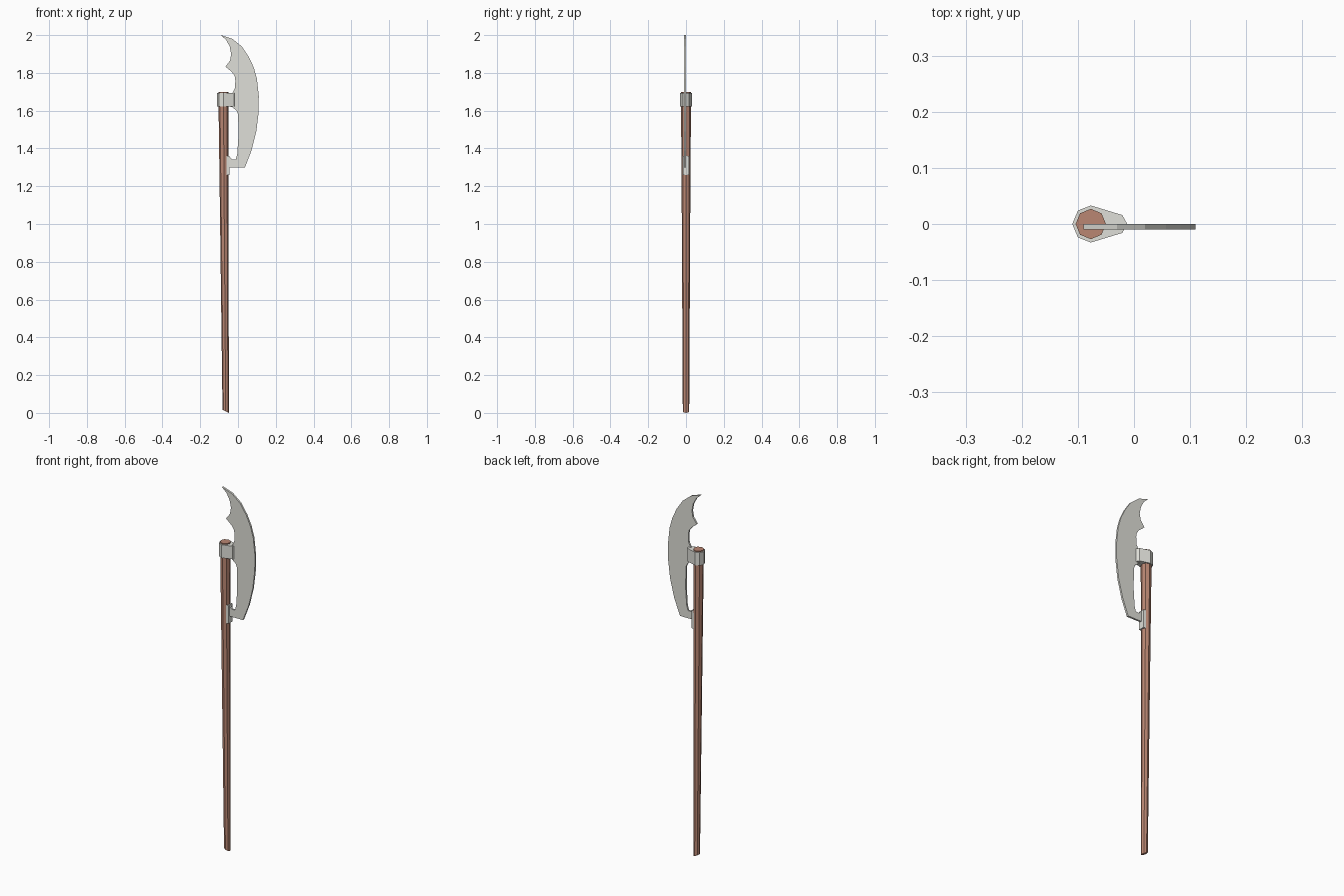
import bpy, bmesh, math

if "Cube" in bpy.data.objects:
    bpy.data.objects.remove(bpy.data.objects["Cube"])


def material(name, color):
    m = bpy.data.materials.new(name)
    m.diffuse_color = color
    m.use_nodes = True
    m.node_tree.nodes["Principled BSDF"].inputs["Base Color"].default_value = m.diffuse_color
    return m


def loft(name, rings, mat):
    """Closed solid through rings that have equal point counts."""
    bm = bmesh.new()
    vs = [[bm.verts.new(p) for p in r] for r in rings]
    n = len(vs[0])
    for a, b in zip(vs, vs[1:]):
        for i in range(n):
            j = (i + 1) % n
            bm.faces.new((a[i], a[j], b[j], b[i]))
    bm.faces.new(vs[0][::-1])
    bm.faces.new(vs[-1])
    bm.normal_update()
    bmesh.ops.recalc_face_normals(bm, faces=bm.faces)
    me = bpy.data.meshes.new(name)
    bm.to_mesh(me)
    bm.free()
    me.materials.append(mat)
    ob = bpy.data.objects.new(name, me)
    bpy.context.collection.objects.link(ob)
    return ob


wood = material("wood", (0.49, 0.24, 0.17, 1))
steel = material("steel", (0.74, 0.74, 0.69, 1))


# Octagonal shaft: tapered, leaning slightly, with a slanted foot
def octagon(cx, r, z, slant=0):
    ring = []
    for i in range(8):
        a = i * math.pi / 4
        ring.append((cx + r * math.cos(a), r * math.sin(a), z - slant * math.cos(a)))
    return ring


loft("shaft", [octagon(-0.065, 0.017, 0.008, 0.008),
               octagon(-0.0745, 0.0235, 1.25),
               octagon(-0.077, 0.027, 1.70)], wood)

# Teardrop collar around the shaft
half = [(-0.11, 0), (-0.10, 0.024), (-0.077, 0.033), (-0.021, 0.016), (-0.012, 0)]
outline = half + [(x, -y) for x, y in half[-2:0:-1]]
loft("collar", [[(x, y, z) for x, y in outline] for z in (1.622, 1.694)], steel)

# Crescent blade: cutting edge, hooked tip, back spike, tang and lower foot
blade = [(0.037, 1.30), (0.072, 1.39), (0.097, 1.49), (0.109, 1.59), (0.11, 1.68),
         (0.1, 1.77), (0.083, 1.83), (0.057, 1.885), (0.02, 1.94), (-0.03, 1.98),
         (-0.09, 2.0), (-0.062, 1.973), (-0.044, 1.94), (-0.036, 1.90),
         (-0.042, 1.865), (-0.066, 1.833), (-0.033, 1.805), (-0.018, 1.785),
         (-0.014, 1.76), (-0.016, 1.72), (-0.03, 1.692), (-0.055, 1.685),
         (-0.055, 1.625), (-0.03, 1.618), (-0.008, 1.60), (0.001, 1.58),
         (0.002, 1.46), (-0.004, 1.37), (-0.012, 1.342), (-0.032, 1.342),
         (-0.045, 1.357), (-0.05, 1.36), (-0.05, 1.30)]
loft("blade", [[(x, y, z) for x, z in blade] for y in (-0.01, 0.0)], steel)

# Small mounting plate holding the blade foot to the shaft
plate = [(-0.06, -0.018), (-0.046, -0.016), (-0.046, 0.016), (-0.06, 0.018)]
loft("foot_plate", [[(x, y, z) for x, y in plate] for z in (1.26, 1.36)], steel)
